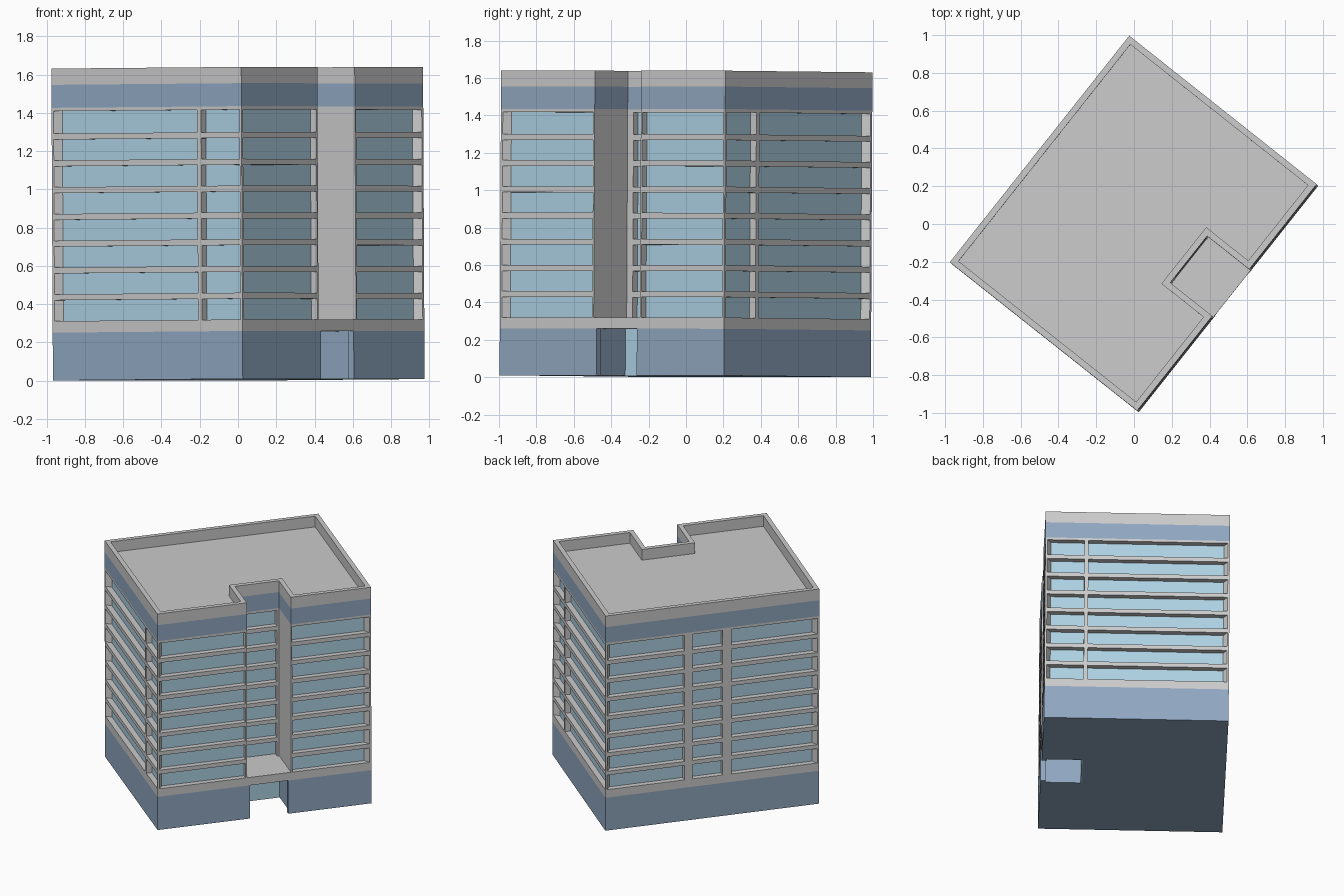
import bpy, bmesh, math
from mathutils import Matrix

if "Cube" in bpy.data.objects:
    bpy.data.objects.remove(bpy.data.objects["Cube"])

# Whole building is turned on its base and leans very slightly
XF = (Matrix.Translation((0.004, -0.004, 0.005)) @ Matrix.Rotation(-0.005, 4, 'X')
      @ Matrix.Rotation(-0.005, 4, 'Y') @ Matrix.Rotation(math.radians(-38.4), 4, 'Z'))

def material(name, rgb):
    m = bpy.data.materials.new(name)
    m.diffuse_color = (*rgb, 1)
    m.use_nodes = True
    m.node_tree.nodes["Principled BSDF"].inputs["Base Color"].default_value = m.diffuse_color
    return m

GREY = material("concrete", (0.55, 0.55, 0.55))
BLUE = material("blue_cladding", (0.28, 0.39, 0.53))
GLASS = material("glass", (0.42, 0.64, 0.77))

def finish(name, bm, mat):
    bmesh.ops.recalc_face_normals(bm, faces=bm.faces)
    bm.transform(XF)
    me = bpy.data.meshes.new(name)
    bm.to_mesh(me)
    bm.free()
    me.materials.append(mat)
    ob = bpy.data.objects.new(name, me)
    bpy.context.collection.objects.link(ob)
    return ob

def add_prism(bm, pts, z0, z1):
    lo = [bm.verts.new((x, y, z0)) for x, y in pts]
    hi = [bm.verts.new((x, y, z1)) for x, y in pts]
    bm.faces.new(lo)
    bm.faces.new(hi)
    for i in range(len(pts)):
        j = (i + 1) % len(pts)
        bm.faces.new((lo[i], lo[j], hi[j], hi[i]))

def prism(name, pts, z0, z1, mat):
    bm = bmesh.new()
    add_prism(bm, pts, z0, z1)
    return finish(name, bm, mat)

def rect(x0, x1, y0, y1):
    return [(x0, y0), (x1, y0), (x1, y1), (x0, y1)]

# Plan sizes: half width, half length, notch back and notch sides
W, L = 0.633, 0.765
NX, N0, N1 = 0.349, -0.125, 0.19
D = 0.04                      # window recess
Z0, Z1, ZR, ZT = 0.31, 1.425, 1.545, 1.63
STEP, SLAB, FLOORS = 0.14, 0.031, 8

def plan(inset=0.0, side=None):
    s = inset if side is None else side
    w, l, n = W - inset, L - inset, NX - inset
    return [(-w, -l), (w, -l), (w, N0 - s), (n, N0 - s),
            (n, N1 + s), (w, N1 + s), (w, l), (-w, l)]

# Podium with the entrance recess, jambs narrowing its mouth
m = 0.02
prism("podium", [(-W, -L), (W, -L), (W, N0 + m), (W - 0.035, N0 + m), (W - 0.035, N0),
                 (NX, N0), (NX, N1), (W - 0.035, N1), (W - 0.035, N1 - m), (W, N1 - m),
                 (W, L), (-W, L)], 0, 0.25, BLUE)
prism("entrance_glass", rect(NX, NX + 0.01, N0, N1), 0, 0.25, GLASS)
prism("podium_band", rect(-W, W, -L, L), 0.25, Z0, GREY)

# Glazed core and floor slabs
prism("glazing", plan(D, 0.01), Z0, Z1, GLASS)
bm = bmesh.new()
for i in range(1, FLOORS):
    z = Z0 + STEP * i
    add_prism(bm, plan(), z - SLAB, z)
add_prism(bm, plan(), Z1 - 0.018, Z1)
finish("floor_slabs", bm, GREY)

# Splayed corner posts
bm = bmesh.new()
p = 0.013
for sx in (-1, 1):
    for sy in (-1, 1):
        add_prism(bm, [(sx * W, sy * L), (sx * (W - p), sy * L),
                       (sx * (W - D), sy * (L - D)), (sx * W, sy * (L - p))], Z0, Z1)
finish("corner_posts", bm, GREY)

# Facade mullions on both ends and the long rear side
bm = bmesh.new()
for y0, y1 in ((-L, -L + D), (L - D, L)):
    add_prism(bm, rect(0.337, 0.364, y0, y1), Z0, Z1)
for y0, y1 in ((0.143, 0.2), (-0.136, -0.073)):
    add_prism(bm, rect(-W, -W + D, y0, y1), Z0, Z1)
finish("mullions", bm, GREY)

# Blank side walls and posts in the notch
bm = bmesh.new()
for r in (rect(NX - D, W, N0 - 0.01, N0), rect(NX - D, W, N1, N1 + 0.01),
          rect(NX - D, NX, N0, N0 + 0.04), rect(NX - D, NX, N1 - 0.015, N1)):
    add_prism(bm, r, Z0, Z1)
finish("notch_walls", bm, GREY)

# Upper cladding band, roof deck and parapet ring
prism("upper_band", plan(), Z1, ZR, BLUE)
prism("roof_deck", plan(0.03), ZR - 0.02, ZR + 0.004, GREY)
bm = bmesh.new()
rings = [[bm.verts.new((x, y, z)) for x, y in plan(t)]
         for t, z in ((0, ZR), (0, ZT), (0.033, ZT), (0.033, ZR))]
for a in range(4):
    r, s = rings[a], rings[(a + 1) % 4]
    for i in range(8):
        j = (i + 1) % 8
        bm.faces.new((r[i], r[j], s[j], s[i]))
finish("parapet", bm, GREY)
